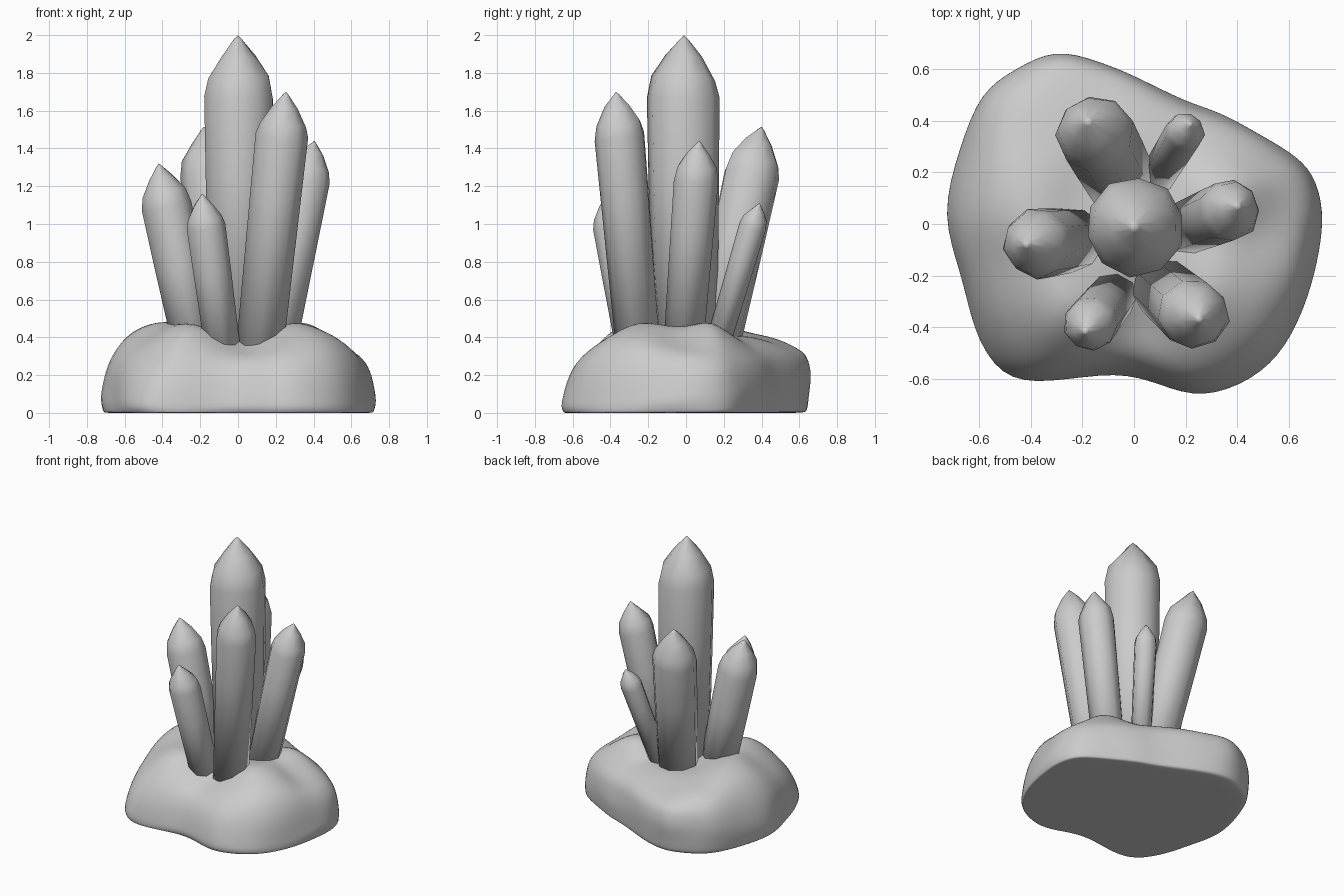
import bpy, bmesh, math, random
from mathutils import Vector, noise

if "Cube" in bpy.data.objects:
    bpy.data.objects.remove(bpy.data.objects["Cube"])

random.seed(4)


def make_object(name, bm):
    bmesh.ops.recalc_face_normals(bm, faces=bm.faces)
    for f in bm.faces:
        f.smooth = True
    me = bpy.data.meshes.new(name)
    bm.to_mesh(me)
    bm.free()
    ob = bpy.data.objects.new(name, me)
    bpy.context.collection.objects.link(ob)
    return ob


def bridge(bm, a, b):
    n = len(a)
    for i in range(n):
        bm.faces.new((a[i], a[(i + 1) % n], b[(i + 1) % n], b[i]))


# Crystal: faceted prism along a leaning axis, ending in a point
def crystal(name, base, tip, r, sides=9):
    base, tip = Vector(base), Vector(tip)
    axis = (tip - base).normalized()
    base = base - axis * 0.15
    length = (tip - base).length
    u = Vector((0, 1, 0)).cross(axis).normalized()
    v = axis.cross(u)
    phase = random.uniform(0, 6.28)
    wobble = [random.uniform(0.96, 1.05) for _ in range(sides)]
    # (distance below the tip in radii, radius factor)
    profile = [(None, 0.88), (4.0, 0.97), (1.75, 1.0), (1.2, 0.88), (0.58, 0.5), (0.12, 0.12)]
    bm = bmesh.new()
    prev = None
    for d, k in profile:
        s = 0 if d is None else length - d * r
        ring = []
        for i in range(sides):
            a = phase + math.tau * i / sides
            lift = 0 if d is None else random.uniform(-0.1, 0.1) * r * min(1, d)
            p = base + axis * (s + lift) + (u * math.cos(a) + v * math.sin(a)) * r * k * wobble[i]
            ring.append(bm.verts.new(p))
        if prev:
            bridge(bm, prev, ring)
        else:
            bm.faces.new(ring)
        prev = ring
    top = bm.verts.new(tip)
    for i in range(sides):
        bm.faces.new((prev[i], prev[(i + 1) % sides], top))
    return make_object(name, bm)


crystal("main_crystal", (0.01, 0.0, 0.4), (0.0, -0.01, 2.0), 0.192, 10)
crystal("front_right_crystal", (0.115, -0.25, 0.35), (0.255, -0.37, 1.70), 0.138)
crystal("right_crystal", (0.21, -0.01, 0.40), (0.405, 0.07, 1.44), 0.12)
crystal("back_left_crystal", (-0.05, 0.16, 0.40), (-0.18, 0.40, 1.515), 0.15)
crystal("left_crystal", (-0.23, -0.06, 0.40), (-0.42, -0.08, 1.32), 0.135)
crystal("front_left_crystal", (-0.08, -0.28, 0.35), (-0.19, -0.42, 1.16), 0.105)
crystal("back_right_crystal", (0.09, 0.18, 0.40), (0.22, 0.39, 1.11), 0.075)

# Rock base: irregular outline stacked in rings, with mounds and hollows on top
outline = [(0.73, 0.05), (0.7, 0.2), (0.6, 0.28), (0.47, 0.35), (0.33, 0.43), (0.2, 0.47),
           (0.0, 0.57), (-0.14, 0.63), (-0.3, 0.665), (-0.46, 0.6), (-0.59, 0.51), (-0.67, 0.3),
           (-0.74, 0.03), (-0.67, -0.2), (-0.62, -0.4), (-0.51, -0.59), (-0.34, -0.62),
           (-0.06, -0.56), (0.1, -0.61), (0.26, -0.67), (0.46, -0.6), (0.59, -0.48),
           (0.68, -0.28), (0.71, -0.1)]
# x, y, spread, height change
lumps = [(0.02, -0.40, 0.11, -0.10), (0.32, -0.2, 0.14, 0.06), (-0.3, -0.3, 0.12, 0.05),
         (-0.45, 0.05, 0.2, 0.07), (0.38, 0.13, 0.11, 0.06), (0.5, -0.03, 0.08, -0.06),
         (-0.15, 0.55, 0.25, -0.04), (0.3, 0.38, 0.1, -0.06), (-0.5, -0.22, 0.08, -0.07),
         (-0.52, -0.48, 0.13, -0.08), (0.62, 0.18, 0.12, -0.06), (0.2, -0.6, 0.15, -0.05)]
rings = [(0.95, 0), (0.99, 0), (1.0, 0.03), (1.01, 0.15), (1.0, 0.3), (0.97, 0.56), (0.9, 0.78),
         (0.8, 0.93), (0.66, 1.01), (0.5, 1.04), (0.34, 1.0), (0.15, 1.0)]


def rock_height(x, y):
    h = 0.415
    for lx, ly, w, d in lumps:
        h += d * math.exp(-((x - lx) ** 2 + (y - ly) ** 2) / (2 * w * w))
    return h


bm = bmesh.new()
prev = None
for s, k in rings:
    ring = []
    for x, y in outline:
        # the back is boxier, the front slopes more
        power = 1 - (0.9 if y > 0 else 0.6) * y
        n = noise.noise(Vector((x * s, y * s, k * 0.4)) * 4.5)
        j = s * (1 + 0.035 * n) if k > 0.1 else s
        z = k ** power * rock_height(x * j, y * j) * (1 + 0.06 * n) if k > 0 else 0
        ring.append(bm.verts.new((x * j, y * j, z)))
    if prev:
        bridge(bm, prev, ring)
    else:
        bm.faces.new(ring)
    prev = ring
bm.faces.new(prev)
rock = make_object("rock_base", bm)
sub = rock.modifiers.new("smooth", 'SUBSURF')
sub.levels = sub.render_levels = 2
